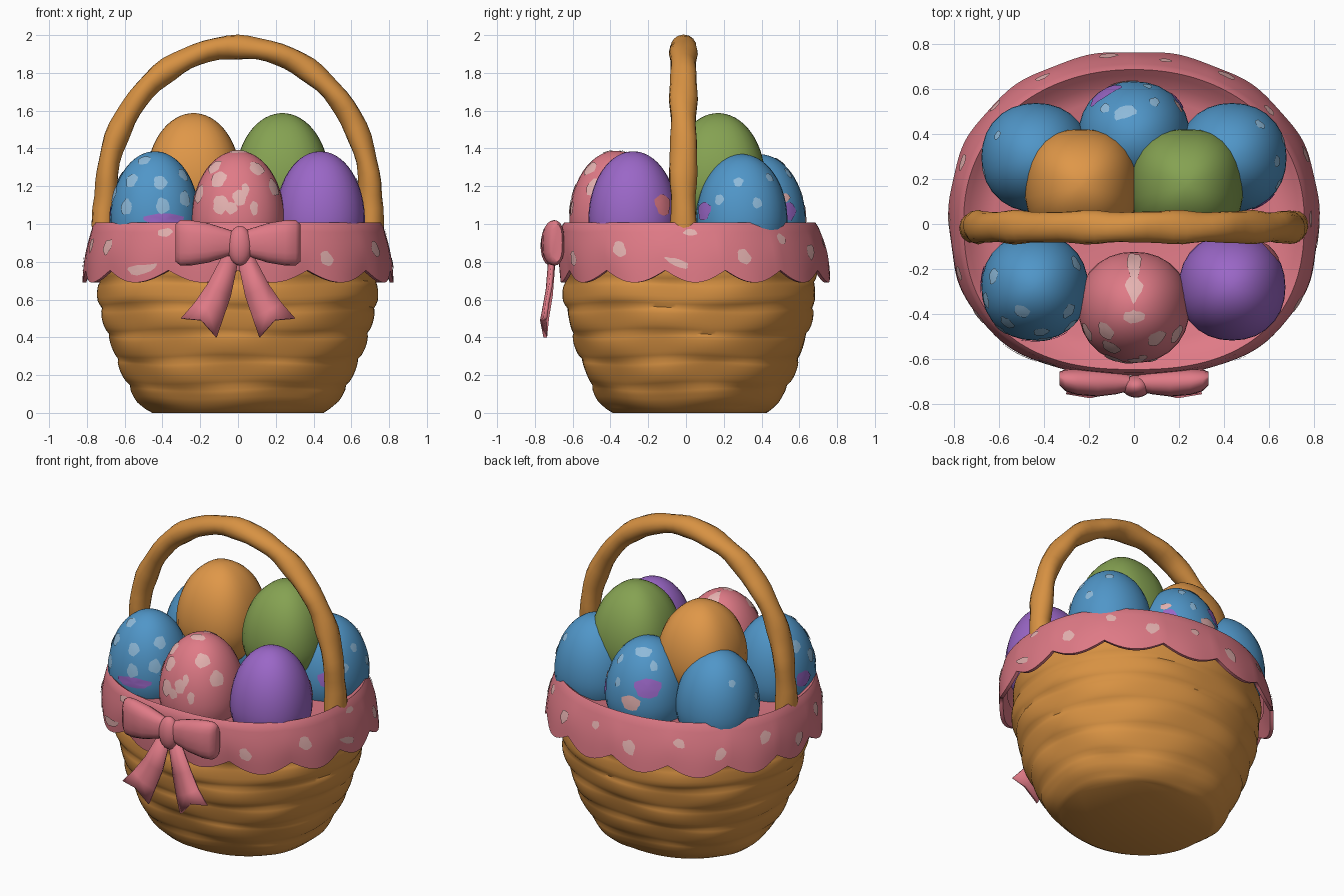
import bpy, bmesh, math
from math import sin, cos, pi, radians
from mathutils import Vector

if "Cube" in bpy.data.objects:
    bpy.data.objects.remove(bpy.data.objects["Cube"])


def material(name, rgb):
    m = bpy.data.materials.new(name)
    m.diffuse_color = (*rgb, 1)
    m.use_nodes = True
    m.node_tree.nodes["Principled BSDF"].inputs["Base Color"].default_value = m.diffuse_color
    return m


WICKER = material("wicker", (0.68, 0.285, 0.055))
ORANGE = material("orange", (0.74, 0.31, 0.065))
PINK = material("pink", (0.74, 0.195, 0.24))
BLUE = material("blue", (0.08, 0.305, 0.58))
GREEN = material("green", (0.235, 0.36, 0.084))
PURPLE = material("purple", (0.325, 0.135, 0.57))
PALE_PINK = material("pale pink", (0.79, 0.45, 0.44))
PALE_BLUE = material("pale blue", (0.27, 0.49, 0.70))


def finish(name, bm, mat, angle=50):
    bmesh.ops.recalc_face_normals(bm, faces=bm.faces)
    me = bpy.data.meshes.new(name)
    bm.to_mesh(me)
    bm.free()
    me.materials.append(mat)
    ob = bpy.data.objects.new(name, me)
    bpy.context.collection.objects.link(ob)
    bpy.ops.object.select_all(action='DESELECT')
    ob.select_set(True)
    bpy.context.view_layer.objects.active = ob
    bpy.ops.object.shade_smooth_by_angle(angle=radians(angle))
    return ob


def squarish(a, n):
    """Radius factor that turns a circle into a rounded square for n > 2."""
    return (abs(cos(a)) ** n + abs(sin(a)) ** n) ** (-1 / n)


def loft(name, rings, mat, caps=(True, True), angle=50):
    """Skin a list of closed rings, with optional end caps."""
    bm = bmesh.new()
    vs = [[bm.verts.new(p) for p in r] for r in rings]
    n = len(vs[0])
    for a, b in zip(vs, vs[1:]):
        for i in range(n):
            j = (i + 1) % n
            bm.faces.new((a[i], a[j], b[j], b[i]))
    for ring, cap in zip((vs[0], vs[-1]), caps):
        if cap:
            bm.faces.new(ring)
    return finish(name, bm, mat, angle)


def plates(name, surface, spots, mat):
    """Thin blotches laid on surface(u, v); spots are (u, v, half_u, half_v)."""
    bm = bmesh.new()
    n = 14
    for k, (u, v, su, sv) in enumerate(spots):
        mid = bm.verts.new(surface(u, v))
        prev = None
        for f in (0.5, 1.0):
            ring = []
            for i in range(n):
                a = 2 * pi * i / n
                w = f * (1 + 0.07 * sin(3 * a + k) + 0.08 * sin(5 * a + 2 * k))
                ring.append(bm.verts.new(surface(u + su * w * cos(a), v + sv * w * sin(a))))
            for i in range(n):
                j = (i + 1) % n
                if prev:
                    bm.faces.new((prev[i], ring[i], ring[j], prev[j]))
                else:
                    bm.faces.new((mid, ring[i], ring[j]))
            prev = ring
    finish(name, bm, mat)


def lerp_table(table, z):
    for (z0, r0), (z1, r1) in zip(table, table[1:]):
        if z <= z1:
            return r0 + (r1 - r0) * (z - z0) / (z1 - z0)
    return table[-1][1]


# Woven basket: bulging rows whose strands alternate over and under
PROFILE = [(0, 0.46), (0.06, 0.525), (0.15, 0.585), (0.3, 0.65), (0.45, 0.70), (0.6, 0.735), (0.85, 0.74)]
ROW, SEG = 0.14, 112
rings = []
for k in range(43):
    z = 0.02 * k
    row = int(z / ROW + 1e-6)
    bulge = abs(sin(pi * z / ROW)) ** 0.6
    ring = []
    for i in range(SEG):
        a = 2 * pi * i / SEG
        r = lerp_table(PROFILE, z) - 0.006 + bulge * (0.013 + 0.007 * sin(7 * a + row * pi + 0.5 * sin(row)))
        r *= squarish(a, 2.12)
        zz = z + (0.008 * sin(4 * a + row) if k else 0)
        ring.append((r * cos(a), 0.02 + r * 0.9 * sin(a), max(zz, 0)))
    rings.append(ring)
loft("woven_basket", rings, WICKER)


# Scalloped cloth trim, folding over the rim into the lining
def plan(a):
    return squarish(a, 2.1 if sin(a) > 0 else 2.45)


def trim(a, t, off=0.0):
    hem = 0.69 + 0.065 * (1 - abs(cos(7 * a)))
    wave = 0.004 * t * cos(14 * a) + off + 0.012 * sin(pi * t)
    rx, ry, q = 0.77 + 0.05 * t + wave, 0.68 + 0.035 * t + wave, plan(a)
    return (rx * q * cos(a), 0.02 + 0.03 * t + ry * q * sin(a), 0.985 + (hem - 0.985) * t)


ANG = [2 * pi * i / 168 for i in range(168)]


def oval(rx, ry, z):
    return [(rx * plan(a) * cos(a), 0.02 + ry * plan(a) * sin(a), z) for a in ANG]


rings = [oval(0.62, 0.54, 0.92), oval(0.69, 0.60, 0.95), oval(0.73, 0.64, 0.985), oval(0.755, 0.665, 1.008)]
rings += [[trim(a, k / 10) for a in ANG] for k in range(11)]
rings += [[trim(a, 1, -0.02) for a in ANG], [trim(a, 0.6, -0.045) for a in ANG]]
loft("cloth_trim", rings, PINK, (True, False), 60)

# Pale blotches on the trim: angle in degrees, drop from the rim, half sizes
SPOTS = [(-31, .42, 3, .15), (-57, .6, 2.5, .14), (-126, .78, 6, .09), (-144, .42, 2.8, .16),
         (-118, .12, 3, .09), (-7, .7, 5, .08), (0, .1, 3, .06), (22, .55, 3, .14), (42, .25, 2.3, .11),
         (60, .5, 3, .15), (80, .3, 2, .08), (98, .55, 3, .15), (120, .35, 2.5, .1),
         (138, .6, 2.5, .14), (160, .35, 3, .13), (182, .65, 3, .13), (200, .35, 2.5, .14)]
plates("trim_spots", lambda u, v: trim(radians(u), v, 0.005), SPOTS, PALE_PINK)


# Eggs: azimuth is measured from the front, elevation from the widest girth
def egg_surface(c, r, up, n, off=0.0):
    def f(az, el):
        az, el = radians(az), radians(el)
        h = (up if el > 0 else 0.28) + off
        w = (r + off) * cos(el) * squarish(az, n)
        return (c[0] + w * sin(az), c[1] - w * cos(az), c[2] + h * sin(el))
    return f


def egg(name, c, r, up, mat, marks=(), n=2.15):
    f = egg_surface(c, r, up, n)
    loft(name, [[f(i * 360 / 28, el) for i in range(28)] for el in range(-87, 90, 6)], mat)
    for i, (m, spots) in enumerate(marks):
        plates(f"{name}_spots_{i + 1}", egg_surface(c, r, up, n, 0.004), spots, m)


def dots(points, s):
    """Round spots of half angle s at (azimuth, elevation)."""
    return [(az, el, s / max(cos(radians(el)), 0.3), s * 0.8) for az, el in points]


egg("front_left_egg", (-0.44, -0.28, 1.02), 0.237, 0.365, BLUE, [
    (PALE_BLUE, dots([(-38, 35), (8, 33), (10, 12), (-39, 11), (43, 18), (55, 41), (-28, 60),
                      (-75, 22), (-105, 38), (120, 30)], 8.5)),
    (PURPLE, [(12, 0, 26, 6), (-100, 4, 14, 8)])])
egg("front_middle_egg", (0, -0.37, 1.02), 0.247, 0.368, PINK, [
    (PALE_PINK, dots([(-30, 36), (-22, 13), (36, 48), (58, 28), (-62, 22), (-50, 50)], 10)
     + [(2, 19, 9, 7), (10, 26, 5, 6), (-8, 10, 7, 5), (0, 80, 60, 7), (180, 42, 9, 26),
        (180, 72, 24, 15), (20, 10, 5, 6)])])
egg("front_right_egg", (0.435, -0.28, 1.02), 0.237, 0.365, PURPLE, [(PINK, [(132, 13, 13, 9)])])
egg("back_left_egg", (-0.435, 0.295, 1.02), 0.242, 0.35, BLUE, [(PALE_BLUE, dots([(-75, 15), (-120, 38)], 5))])
egg("back_right_egg", (0.435, 0.295, 1.02), 0.242, 0.35, BLUE, [
    (PALE_BLUE, dots([(85, 35), (60, 18), (110, 15), (140, 40)], 6)), (PURPLE, [(35, 8, 14, 8)])])
egg("back_middle_egg", (0, 0.385, 1.02), 0.248, 0.35, BLUE, [
    (PALE_BLUE, [(200, 62, 26, 7), (150, 45, 7, 6), (165, 22, 5, 5), (225, 45, 7, 6)]),
    (PURPLE, [(214, 22, 20, 10), (130, 8, 10, 8)]), (PALE_PINK, [(190, 5, 14, 8), (125, 20, 8, 4)])])
egg("top_left_egg", (-0.235, 0.17, 1.23), 0.25, 0.357, ORANGE, n=2.5)
egg("top_right_egg", (0.235, 0.17, 1.23), 0.25, 0.357, GREEN, n=2.5)

# Arched handle with a lightly twisted surface
path = [(-0.71, 0.92), (-0.71, 1.0), (-0.708, 1.08)]
path += [(-0.70 * cos(pi * i / 40), 1.15 + 0.787 * sin(pi * i / 40)) for i in range(41)]
path += [(-x, z) for x, z in path[2::-1]]
rings = []
for k, (x, z) in enumerate(path):
    p, q = path[max(k - 1, 0)], path[min(k + 1, len(path) - 1)]
    t = Vector((q[0] - p[0], 0, q[1] - p[1])).normalized()
    side = Vector((t.z, 0, -t.x))
    ring = []
    for i in range(16):
        a = 2 * pi * i / 16
        r = 0.06 + 0.004 * sin(2 * a + k * 0.9) + 0.002 * sin(k * 1.7)
        ring.append(Vector((x, -0.014, z)) + side * r * cos(a) + Vector((0, 1.17 * r * sin(a), 0)))
    rings.append(ring)
loft("handle", rings, WICKER)

# Bow: two puffed loops, two notched tails and a knot
LOOP = [(0.02, .06, .035, 0), (0.08, .08, .05, 0), (0.16, .105, .06, 0), (0.25, .12, .058, .005),
        (0.305, .12, .048, .012), (0.33, .10, .03, .02)]
TAIL = [((.08, .83), (.045, .83), (0, .81), -.70), ((.16, .68), (.11, .65), (.04, .62), -.715),
        ((.23, .58), (.16, .54), (.08, .5), -.735), ((.30, .5), (.195, .49), (.115, .4), -.745)]
for s, side in ((-1, "left"), (1, "right")):
    rings = [[(s * x, -0.705 + dy + hy * sin(2 * pi * i / 20),
               0.9 + hz * math.copysign(abs(cos(2 * pi * i / 20)) ** 0.7, cos(2 * pi * i / 20)))
              for i in range(20)] for x, hz, hy, dy in LOOP]
    loft(f"bow_loop_{side}", rings, PINK)
    bm = bmesh.new()
    rows = [[bm.verts.new((s * p[0], y - (0.018 if i == 1 else 0), p[1])) for i, p in enumerate(pts)]
            for *pts, y in TAIL]
    for a, b in zip(rows, rows[1:]):
        for i in range(2):
            bm.faces.new((a[i], a[i + 1], b[i + 1], b[i]))
    tail = finish(f"bow_tail_{side}", bm, PINK, 35)
    mod = tail.modifiers.new("thickness", 'SOLIDIFY')
    mod.thickness, mod.offset = 0.02, 0
bm = bmesh.new()
bmesh.ops.create_uvsphere(bm, u_segments=20, v_segments=12, radius=1)
bmesh.ops.scale(bm, vec=(0.065, 0.05, 0.105), verts=bm.verts)
bmesh.ops.translate(bm, vec=(0.01, -0.72, 0.885), verts=bm.verts)
finish("bow_knot", bm, PINK)
